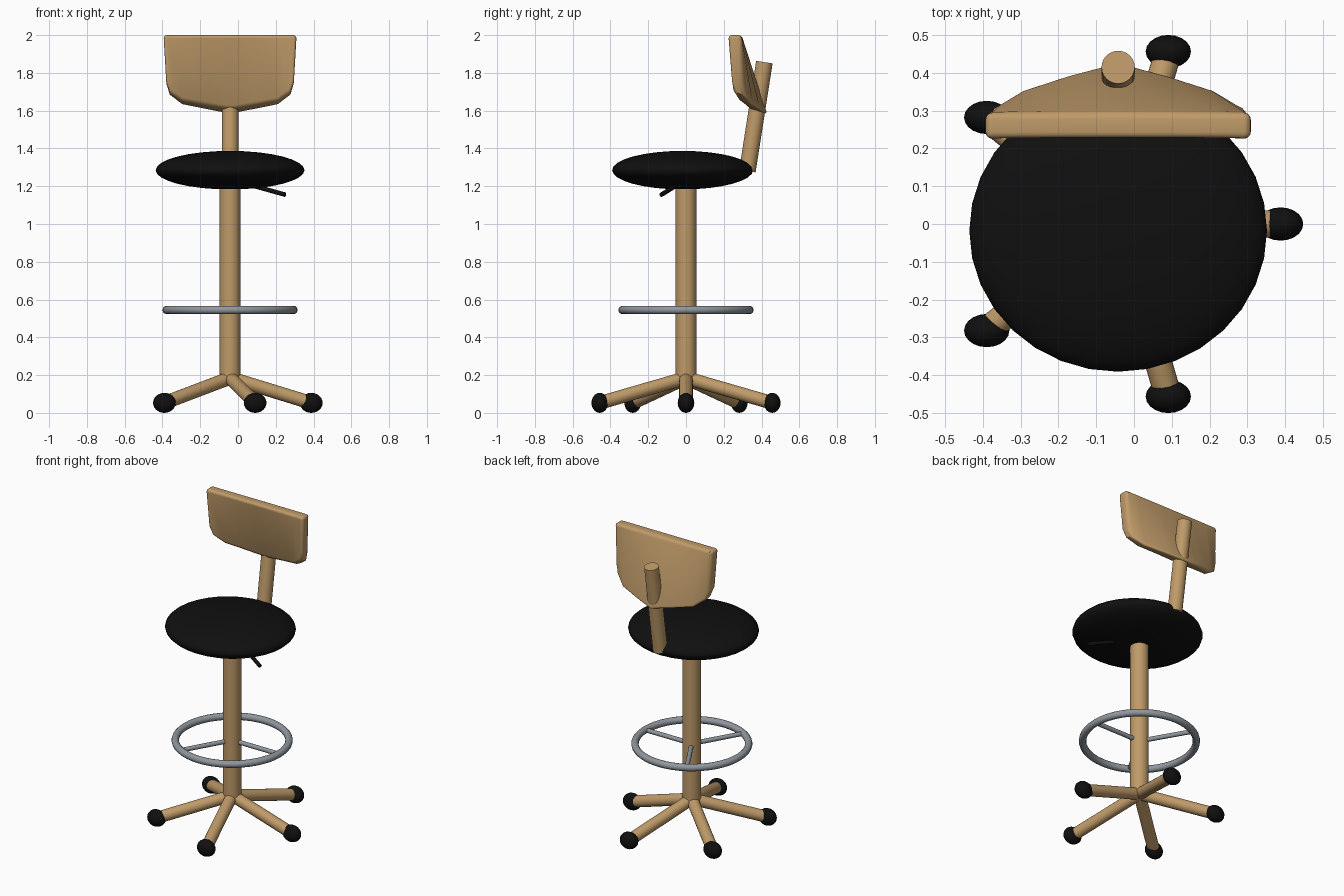
import bpy, bmesh
from math import sin, cos, radians
from mathutils import Vector

cube = bpy.data.objects.get("Cube")
if cube:
    bpy.data.objects.remove(cube, do_unlink=True)

CX = -0.042  # column axis


def material(name, rgb):
    m = bpy.data.materials.new(name)
    m.use_nodes = True
    m.diffuse_color = (*rgb, 1)
    bsdf = next(n for n in m.node_tree.nodes if n.type == 'BSDF_PRINCIPLED')
    bsdf.inputs["Base Color"].default_value = (*rgb, 1)
    bsdf.inputs["Roughness"].default_value = 0.6
    return m


tan = material("tan", (0.52, 0.325, 0.14))
black = material("black", (0.005, 0.005, 0.005))
steel = material("steel grey", (0.28, 0.31, 0.34))


def finish(ob, name, mat):
    ob.name = ob.data.name = name
    ob.data.materials.append(mat)
    bpy.ops.object.shade_smooth_by_angle(angle=radians(40))
    return ob


def rod(name, a, b, radius, mat, sides=20):
    a, b = Vector(a), Vector(b)
    bpy.ops.mesh.primitive_cylinder_add(vertices=sides, radius=radius,
                                        depth=(b - a).length, location=(a + b) / 2)
    ob = bpy.context.object
    ob.rotation_euler = (b - a).to_track_quat('Z', 'Y').to_euler()
    return finish(ob, name, mat)


def ellipsoid(name, center, radii, mat, segments=32, rings=16):
    bpy.ops.mesh.primitive_uv_sphere_add(segments=segments, ring_count=rings,
                                         radius=1, location=center)
    ob = bpy.context.object
    ob.scale = radii
    return finish(ob, name, mat)


# Column and seat
rod("column", (CX, 0, 0.175), (CX, 0, 1.25), 0.055, tan, 24)
ellipsoid("seat", (CX, -0.018, 1.285), (0.394, 0.373, 0.102), black)

# Five legs with oval feet
for i in range(5):
    a = radians(72 * i)
    foot = (CX + 0.43 * cos(a), 0.48 * sin(a), 0.053)
    rod(f"leg_{i + 1}", (CX, 0, 0.185), foot, 0.036, tan)
    ellipsoid(f"foot_{i + 1}", foot, (0.06, 0.044, 0.053), black, 20, 12)

# Foot ring with three spokes
bpy.ops.mesh.primitive_torus_add(major_radius=0.336, minor_radius=0.022,
                                 major_segments=48, minor_segments=12,
                                 location=(CX, 0, 0.545))
finish(bpy.context.object, "foot_ring", steel)
for i in range(3):
    a = radians(120 * i)
    rod(f"spoke_{i + 1}", (CX, 0, 0.545),
        (CX + 0.33 * cos(a), 0.33 * sin(a), 0.545), 0.014, steel, 12)

# Height lever and back post
rod("height_lever", (CX, 0, 1.237), (0.25, -0.13, 1.155), 0.012, black, 10)
rod("back_post", (CX, 0.325, 1.28), (CX, 0.415, 1.857), 0.044, tan, 24)

# Backrest half: x, bottom z, front y and back y of the lower edge
half = [(0.338, 1.74, 0.235, 0.29), (0.32, 1.68, 0.25, 0.315),
        (0.255, 1.63, 0.28, 0.355), (0.13, 1.605, 0.31, 0.395),
        (0, 1.58, 0.335, 0.43)]
columns = [(-x, *rest) for x, *rest in half] + half[-2::-1]

bm = bmesh.new()
sections = []
for x, z, front, back in columns:
    top_x = CX + x * 1.042
    lift = 0.3 * (back - front)
    sections.append([bm.verts.new(p) for p in (
        (top_x, 0.225, 2), (CX + x, front, z + lift),
        (CX + x, back, z), (top_x, 0.295, 2))])
for s, t in zip(sections, sections[1:]):
    for k in range(4):
        n = (k + 1) % 4
        bm.faces.new((s[k], s[n], t[n], t[k]))
bm.faces.new(sections[0])
bm.faces.new(sections[-1])
bmesh.ops.recalc_face_normals(bm, faces=bm.faces)

# Round the long rims and the two ends
rims = [e for e in bm.edges if e.calc_face_angle(0) > radians(42)]
bmesh.ops.bevel(bm, geom=rims, offset=0.022, segments=4, profile=0.5,
                affect='EDGES', clamp_overlap=True)
mesh = bpy.data.meshes.new("backrest")
bm.to_mesh(mesh)
bm.free()
backrest = bpy.data.objects.new("backrest", mesh)
bpy.context.collection.objects.link(backrest)
bpy.ops.object.select_all(action='DESELECT')
backrest.select_set(True)
bpy.context.view_layer.objects.active = backrest
finish(backrest, "backrest", tan)
